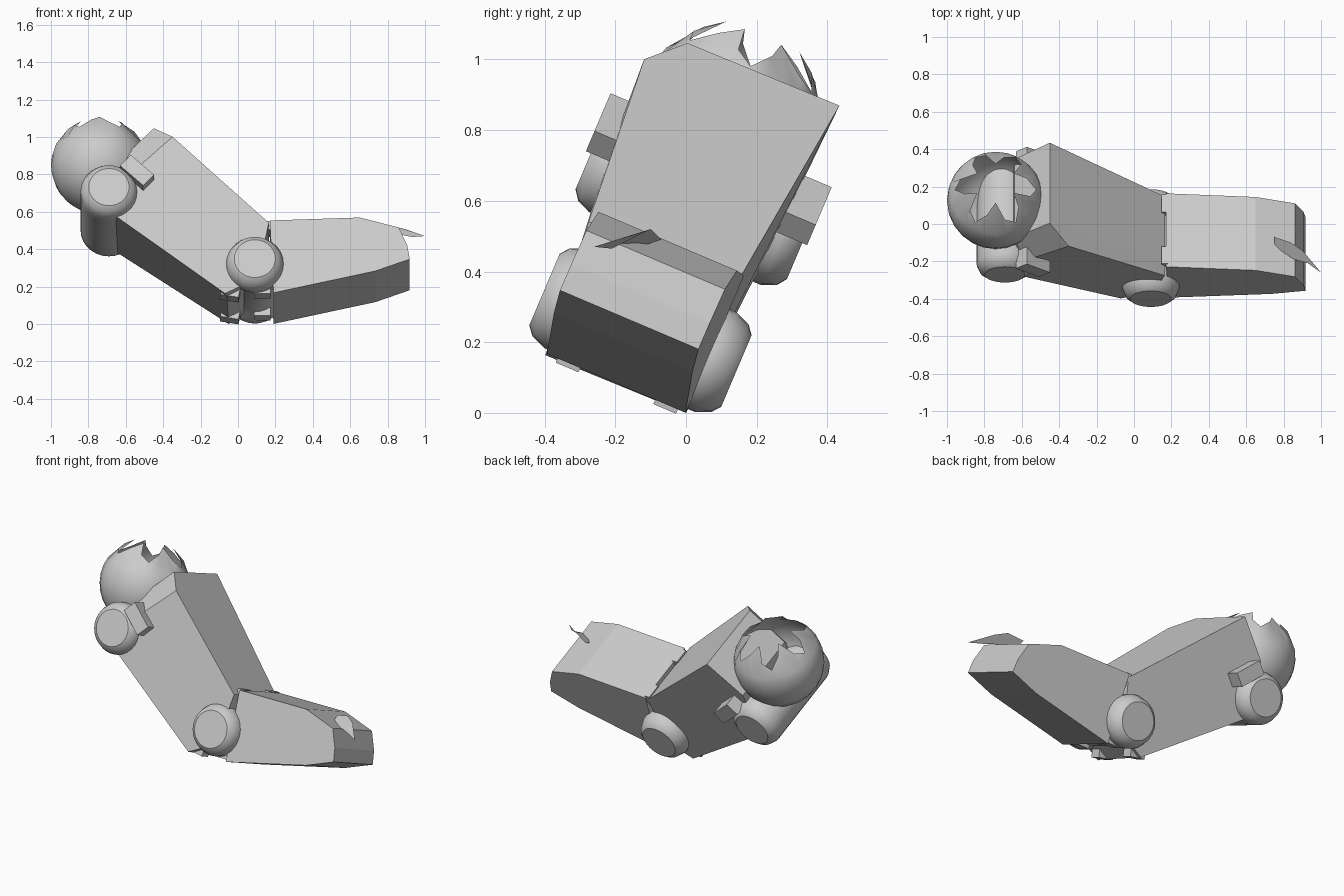
import bpy, bmesh, math
from mathutils import Matrix, Vector

if "Cube" in bpy.data.objects:
    bpy.data.objects.remove(bpy.data.objects["Cube"])

# Everything is modelled in a local frame (x, v across, w up) that rolls sideways
ROLL = Matrix.Rotation(math.radians(-23), 4, 'X')
MID = -0.21


def finish(name, bm, smooth=False, fix=True):
    bm.transform(ROLL)
    if fix:
        bmesh.ops.recalc_face_normals(bm, faces=bm.faces)
    me = bpy.data.meshes.new(name)
    bm.to_mesh(me)
    bm.free()
    ob = bpy.data.objects.new(name, me)
    bpy.context.collection.objects.link(ob)
    if smooth:
        bpy.context.view_layer.objects.active = ob
        ob.select_set(True)
        bpy.ops.object.shade_smooth_by_angle(angle=math.radians(35))
        ob.select_set(False)
    return ob


def loft(name, rings):
    """Bridge point rings (x, v, w) and cap both ends."""
    bm = bmesh.new()
    rs = [[bm.verts.new(p) for p in r] for r in rings]
    n = len(rs[0])
    for a, b in zip(rs, rs[1:]):
        for i in range(n):
            j = (i + 1) % n
            bm.faces.new((a[i], a[j], b[j], b[i]))
    bm.faces.new(rs[0])
    bm.faces.new(rs[-1])
    return finish(name, bm)


def turned(name, x, w, profile, seg=28):
    """Solid of revolution about the across axis; profile is (radius, v)."""
    bm = bmesh.new()
    rs = []
    for r, v in profile:
        rs.append([bm.verts.new((x + r * math.cos(2 * math.pi * k / seg), MID + v,
                                 w + r * math.sin(2 * math.pi * k / seg))) for k in range(seg)])
    for a, b in zip(rs, rs[1:]):
        for i in range(seg):
            j = (i + 1) % seg
            bm.faces.new((a[i], a[j], b[j], b[i]))
    bm.faces.new(rs[0])
    bm.faces.new(rs[-1])
    return finish(name, bm, smooth=True)


def block(name, centre, size, angle=0):
    bm = bmesh.new()
    bmesh.ops.create_cube(bm, size=1)
    bm.transform(Matrix.Translation(centre) @ Matrix.Rotation(angle, 4, 'Y')
                 @ Matrix.Diagonal((*size, 1)))
    return finish(name, bm)


# Lower segment: faceted wedge
foot = [(.17, .42), (.65, .427), (.86, .365), (.905, .26), (.918, .18), (.735, .115), (.19, 0)]
loft("lower_segment", [[(x, -.205 - .05 * x + s * .213, w) for x, w in foot] for s in (-1, 1)])

# Upper segment: flared box with one chamfered top corner
front = [(.165, -.465, .39), (-.35, -.50, .875), (-.59, -.49, .65),
         (-.645, -.47, .42), (-.07, -.43, -.005), (.1, -.43, .08)]
bevel = [(.165, -.40, .395), (-.45, -.405, .965), (-.64, -.405, .77),
         (-.665, -.405, .43), (-.06, -.40, -.005), (.1, -.40, .08)]
back = [(.165, -.01, .40), (-.45, .06, .97), (-.64, .05, .77),
        (-.665, .03, .44), (-.05, .0, .0), (.1, .0, .08)]
loft("upper_segment", [front, bevel, back])

# Middle joint discs with axle
half = [(.11, .295), (.135, .275), (.153, .23), (.153, .19), (.135, .15)]
turned("middle_joint", .09, .165, [(r, -v) for r, v in half] + half[::-1])

# End joint roller
half = [(.108, .325), (.135, .305), (.152, .265), (.152, .2)]
turned("end_joint", -.69, .568, [(r, -v) for r, v in half] + half[::-1])

# Clips on both sides of the end joint
for side, tag in ((-1, "front"), (1, "back")):
    block("clip_" + tag, (-.54, MID + side * .27, .66), (.17, .14, .085), math.radians(43))

# Small hinge tabs under and over the middle joint
for v in (-.36, -.06):
    block("hinge_tab", (-.04, v, .03), (.1, .07, .07), math.radians(10))
    block("hinge_tab", (.13, v, .05), (.09, .07, .08))
    block("hinge_tab", (.165, v, .40), (.035, .1, .05))

# Broken ball socket, open on top with a jagged rim
R, C = .26, Vector((-.74, -.215, .83))
bm = bmesh.new()
bmesh.ops.create_uvsphere(bm, u_segments=24, v_segments=16, radius=R)
bmesh.ops.delete(bm, geom=[f for f in bm.faces if f.calc_center_median().z > .125], context='FACES')
for p in [q for q in bm.verts if q.is_boundary]:
    k = round((math.atan2(p.co.y, p.co.x) % (2 * math.pi)) / (2 * math.pi) * 24)
    z = p.co.z + (.0, .05, .09, .03)[k % 4]
    r = math.hypot(p.co.x, p.co.y)
    f = math.sqrt(R * R - z * z) / r
    p.co = (p.co.x * f, p.co.y * f, z)
bm.transform(Matrix.Translation(C))
finish("broken_socket", bm, smooth=True, fix=False)

# Torn flap at the tip of the lower segment
bm = bmesh.new()
inv = ROLL.inverted()
pts = [(.75, -.07, .49), (.84, -.10, .52), (.90, -.14, .505), (1.0, -.26, .47),
       (.93, -.21, .465), (.86, -.19, .48), (.75, -.16, .46)]
bm.faces.new([bm.verts.new(inv @ Vector(p)) for p in pts])
finish("torn_flap", bm)
